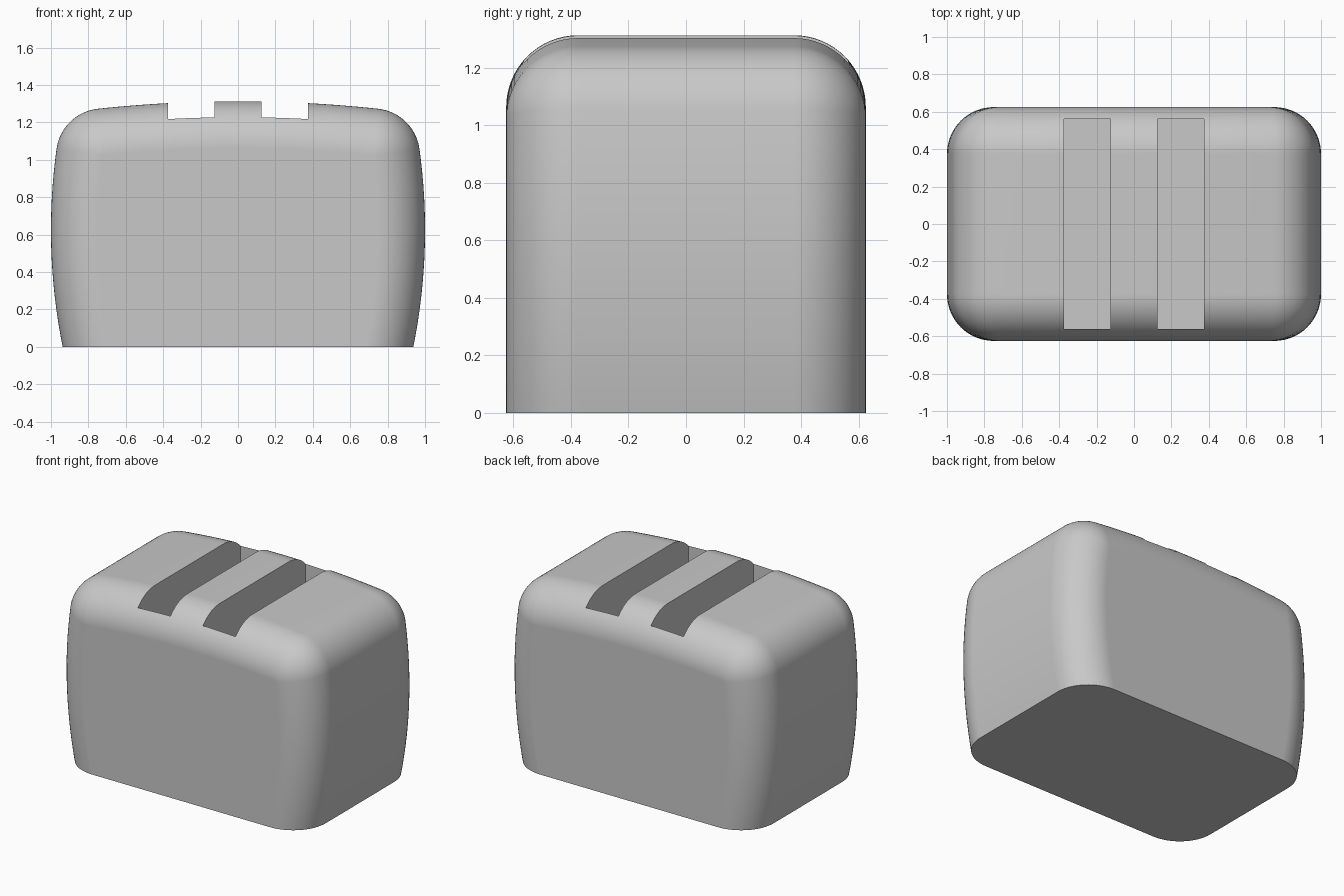
import bpy
import bmesh
from math import atan2, asin, sqrt, pi, sin, cos
from mathutils import Vector, geometry

if "Cube" in bpy.data.objects:
    bpy.data.objects.remove(bpy.data.objects["Cube"], do_unlink=True)

DEPTH = 0.625      # half depth of the body
FILLET = 0.25      # rounding radius of all edges except the base
SIDE_R, SIDE_C = 3.156, Vector((-2.156, 0.625))   # bowed side wall
TOP_R, TOP_C = 7.0625, Vector((0, -5.75))         # bowed top
STEPS = 16

grey = bpy.data.materials.new("plain grey")
grey.use_nodes = True
grey.diffuse_color = (0.58, 0.58, 0.58, 1)
grey.node_tree.nodes["Principled BSDF"].inputs["Base Color"].default_value = grey.diffuse_color

# Centre of the rounded shoulder between side wall and top
hits = geometry.intersect_sphere_sphere_2d(SIDE_C, SIDE_R - FILLET, TOP_C, TOP_R - FILLET) \
    if hasattr(geometry, "intersect_sphere_sphere_2d") else None
if not hits or hits[0] is None:
    gap = TOP_C - SIDE_C
    a = ((SIDE_R - FILLET) ** 2 - (TOP_R - FILLET) ** 2 + gap.length_squared) / (2 * gap.length)
    h = sqrt((SIDE_R - FILLET) ** 2 - a * a)
    u = gap.normalized()
    mid = SIDE_C + u * a
    hits = [mid + Vector((-u.y, u.x)) * h, mid - Vector((-u.y, u.x)) * h]
shoulder = max(hits, key=lambda p: p[1])
shoulder = Vector(shoulder)


def angle_from(centre):
    d = shoulder - centre
    return atan2(d.y, d.x)


def arc(centre, radius, start, end, n):
    return [centre + radius * Vector((cos(t), sin(t)))
            for t in (start + (end - start) * i / n for i in range(n + 1))]


def outline(inset):
    """Body outline moved inwards, from the right foot over the top to the left foot."""
    side_end, top_start = angle_from(SIDE_C), angle_from(TOP_C)
    foot = asin(-SIDE_C.y / (SIDE_R - inset))
    half = arc(SIDE_C, SIDE_R - inset, foot, side_end, STEPS)
    half += arc(shoulder, FILLET - inset, side_end, top_start, STEPS)[1:]
    half += arc(TOP_C, TOP_R - inset, top_start, pi / 2, STEPS)[1:]
    return half + [Vector((-p.x, p.y)) for p in reversed(half[:-1])]


# Body: outlines lofted from front to back, shrinking round the fillets
front = [(-DEPTH + FILLET * (1 - cos(t)), FILLET * (1 - sin(t)))
         for t in (pi / 2 * i / STEPS for i in range(STEPS + 1))]
sections = front + [(-y, d) for y, d in reversed(front)]
bm = bmesh.new()
rings = [[bm.verts.new((p.x, y, p.y)) for p in outline(d)] for y, d in sections]
for r0, r1 in zip(rings, rings[1:]):
    for i in range(len(r0) - 1):
        bm.faces.new((r0[i], r0[i + 1], r1[i + 1], r1[i]))
bm.faces.new(rings[0])
bm.faces.new(rings[-1])
bm.faces.new([r[0] for r in rings] + [r[-1] for r in reversed(rings)])
bmesh.ops.remove_doubles(bm, verts=bm.verts, dist=1e-5)
bmesh.ops.recalc_face_normals(bm, faces=bm.faces)
mesh = bpy.data.meshes.new("toaster_body")
bm.to_mesh(mesh)
bm.free()
mesh.materials.append(grey)
body = bpy.data.objects.new("toaster_body", mesh)
bpy.context.collection.objects.link(body)

# Two bread slots cut from above
for side in (-1, 1):
    bpy.ops.mesh.primitive_cube_add(size=1, location=(0.25 * side, 0, 0.95))
    cutter = bpy.context.object
    cutter.name = "slot_cutter"
    cutter.scale = (0.25, 1.125, 1.4)
    cutter.hide_render = True
    cutter.data.materials.append(grey)
    bpy.context.view_layer.update()
    cut = body.modifiers.new("bread slot", "BOOLEAN")
    cut.operation, cut.solver, cut.object = "DIFFERENCE", "EXACT", cutter
    bpy.ops.object.select_all(action="DESELECT")
    bpy.context.view_layer.objects.active = body
    body.select_set(True)
    bpy.ops.object.modifier_apply(modifier=cut.name)
    bpy.data.objects.remove(cutter, do_unlink=True)

# Smooth shading with crisp slot and base edges
bpy.ops.object.shade_smooth_by_angle(angle=pi / 6)
weighted = body.modifiers.new("even shading", "WEIGHTED_NORMAL")
weighted.keep_sharp = True
